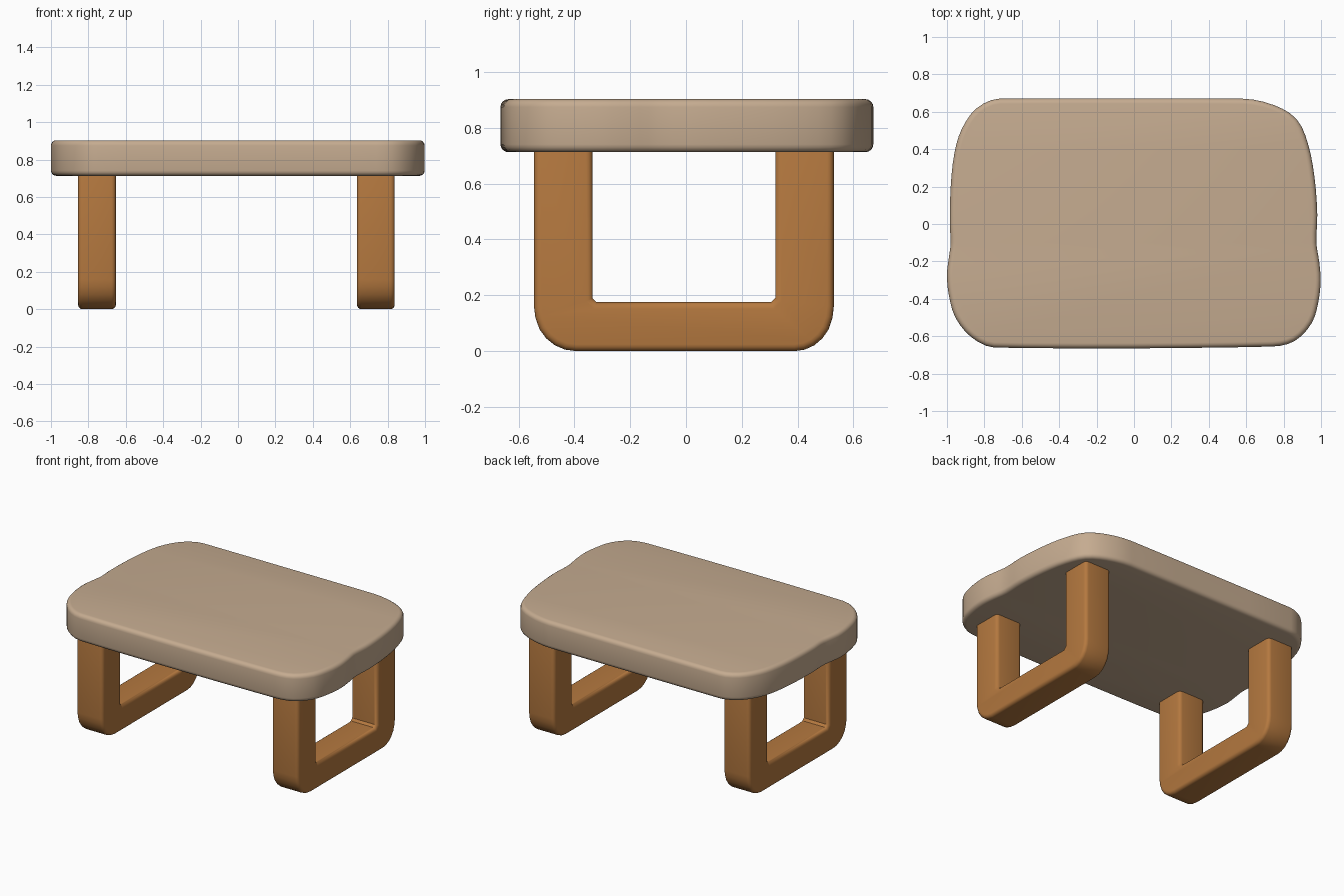
import bpy, bmesh, math
from mathutils import Vector

if "Cube" in bpy.data.objects:
    bpy.data.objects.remove(bpy.data.objects["Cube"])


def material(name, colour):
    m = bpy.data.materials.new(name)
    m.diffuse_color = (*colour, 1)
    m.use_nodes = True
    m.node_tree.nodes["Principled BSDF"].inputs["Base Color"].default_value = m.diffuse_color
    return m


pale_wood = material("pale wood", (0.56, 0.41, 0.28))
brown_wood = material("brown wood", (0.46, 0.19, 0.05))


def smooth_loop(points, steps):
    """Closed Catmull-Rom curve through the points."""
    out, n = [], len(points)
    pts = [Vector(p) for p in points]
    for i in range(n):
        a, b, c, d = (pts[(i + k) % n] for k in (-1, 0, 1, 2))
        # tangents limited by segment length keep long edges straight
        seg = (c - b).length
        t0 = (c - a).normalized() * min(seg, (b - a).length * 1.5)
        t1 = (d - b).normalized() * min(seg, (d - c).length * 1.5)
        for s in range(steps):
            t = s / steps
            out.append(b * (2*t**3 - 3*t**2 + 1) + t0 * (t**3 - 2*t**2 + t)
                       + c * (3*t**2 - 2*t**3) + t1 * (t**3 - t**2))
    return out


def slab(name, corners, depth, mat, bevel, limit):
    """Extrude a closed planar outline by depth and round its edges."""
    bm = bmesh.new()
    face = bm.faces.new([bm.verts.new(c) for c in corners])
    res = bmesh.ops.extrude_face_region(bm, geom=[face])
    bmesh.ops.translate(bm, vec=depth,
                        verts=[v for v in res["geom"] if isinstance(v, bmesh.types.BMVert)])
    bmesh.ops.recalc_face_normals(bm, faces=bm.faces)
    me = bpy.data.meshes.new(name)
    bm.to_mesh(me)
    bm.free()
    me.materials.append(mat)
    ob = bpy.data.objects.new(name, me)
    bpy.context.collection.objects.link(ob)
    mod = ob.modifiers.new("rounded edges", 'BEVEL')
    mod.width, mod.segments = bevel, 4
    mod.limit_method, mod.angle_limit = 'ANGLE', math.radians(limit)
    bpy.ops.object.select_all(action='DESELECT')
    bpy.context.view_layer.objects.active = ob
    ob.select_set(True)
    bpy.ops.object.modifier_apply(modifier=mod.name)
    bpy.ops.object.shade_smooth_by_angle(angle=math.radians(40))
    return ob


# Tabletop: rounded plank with slightly wavy ends
outline = [(-0.72, 0.67), (0.58, 0.67), (0.75, 0.635), (0.87, 0.56), (0.93, 0.43),
           (0.965, 0.25), (0.98, 0.05), (0.975, -0.1), (0.99, -0.2), (0.998, -0.3),
           (0.985, -0.42), (0.95, -0.53), (0.86, -0.625), (0.74, -0.655), (0, -0.665),
           (-0.75, -0.66), (-0.87, -0.605), (-0.955, -0.5), (-0.99, -0.38),
           (-1, -0.27), (-0.99, -0.18), (-0.98, -0.1), (-0.985, 0), (-0.98, 0.2),
           (-0.96, 0.38), (-0.92, 0.51), (-0.84, 0.62)]
slab("tabletop", [(p.x, p.y, 0.713) for p in smooth_loop(outline, 3)],
     (0, 0, 0.19), pale_wood, 0.028, 50)

# Legs: U-shaped frames with rounded lower corners
def corner(cy, cz, ry, rz, start):
    angles = [math.radians(start + 15 * i) for i in range(7)]
    return [(cy + ry * math.cos(a), cz + rz * math.sin(a)) for a in angles]


profile = ([(-0.335, 0.74), (-0.545, 0.74)]
           + corner(-0.395, 0.16, 0.15, 0.155, 180)
           + corner(0.39, 0.16, 0.14, 0.155, 270)
           + [(0.53, 0.74), (0.32, 0.74), (0.32, 0.19), (0.305, 0.175),
              (-0.32, 0.175), (-0.335, 0.19)])
for name, x in (("left_leg_frame", -0.855), ("right_leg_frame", 0.636)):
    slab(name, [(x, y, z) for y, z in profile], (0.202, 0, 0), brown_wood, 0.024, 60)

# Rest the feet exactly on the floor
for ob in bpy.data.objects:
    if "leg" in ob.name:
        low = min(v.co.z for v in ob.data.vertices)
        for v in ob.data.vertices:
            if v.co.z < 0.1:
                v.co.z -= low
